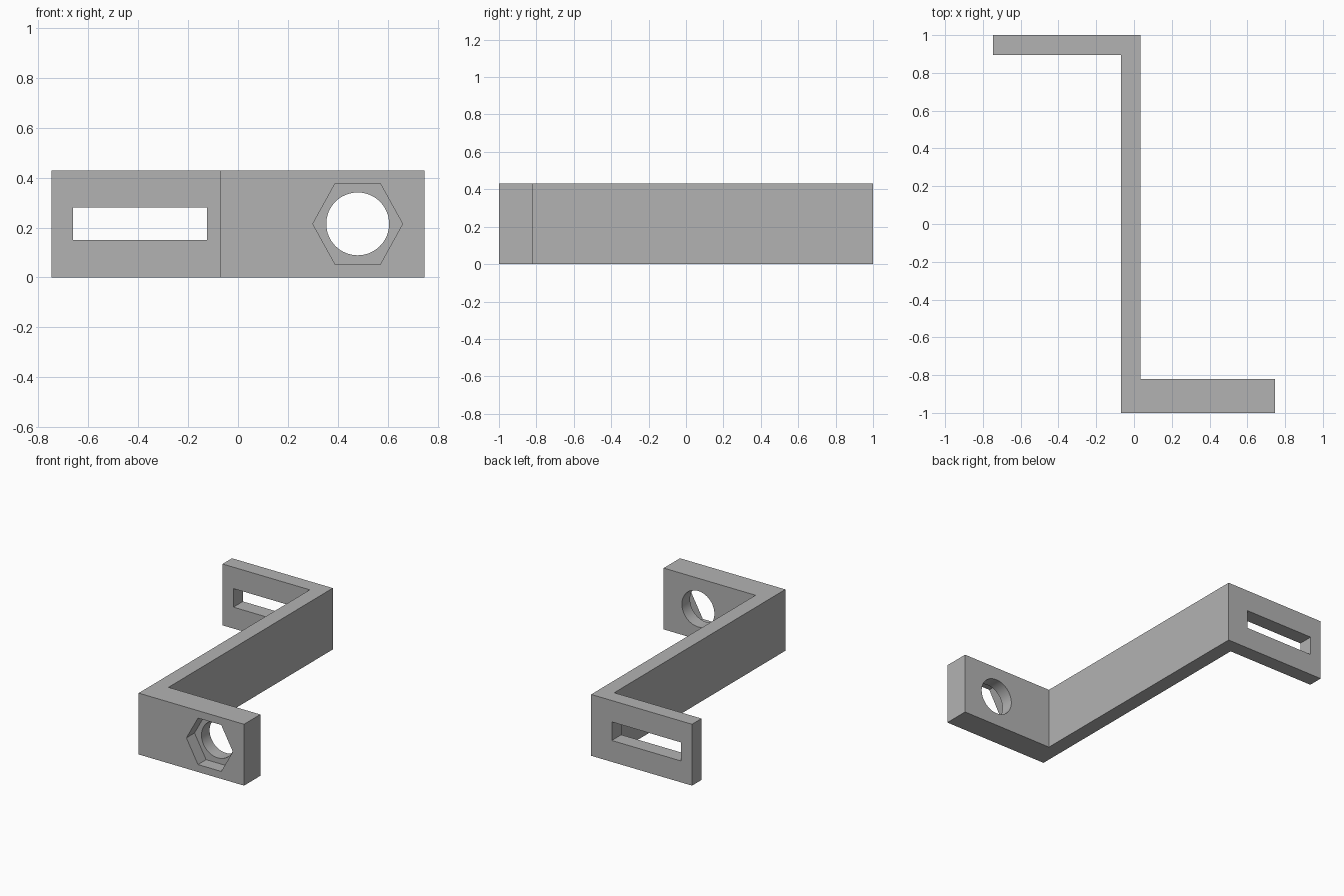
import bpy
import bmesh
from math import cos, sin, tau, radians
from mathutils import Vector

cube = bpy.data.objects.get("Cube")
if cube:
    bpy.data.objects.remove(cube, do_unlink=True)

grey = bpy.data.materials.new("plain grey")
grey.use_nodes = True
grey.diffuse_color = (0.45, 0.45, 0.45, 1)
grey.node_tree.nodes["Principled BSDF"].inputs["Base Color"].default_value = grey.diffuse_color

HEIGHT = 0.43
MID = HEIGHT / 2


def prism(name, outline, direction):
    """Extrude a closed outline along a direction."""
    bm = bmesh.new()
    face = bm.faces.new([bm.verts.new(p) for p in outline])
    top = bmesh.ops.extrude_face_region(bm, geom=[face])["geom"]
    moved = [v for v in top if isinstance(v, bmesh.types.BMVert)]
    bmesh.ops.translate(bm, verts=moved, vec=Vector(direction))
    # Keep the starting cap if the extrusion removed it
    if not any(all((v.co - Vector(p)).length < 1e-6 for v, p in zip(f.verts, outline))
               for f in bm.faces if len(f.verts) == len(outline)):
        bmesh.ops.holes_fill(bm, edges=[e for e in bm.edges if e.is_boundary])
    bmesh.ops.recalc_face_normals(bm, faces=bm.faces)
    mesh = bpy.data.meshes.new(name)
    bm.to_mesh(mesh)
    bm.free()
    mesh.materials.append(grey)
    obj = bpy.data.objects.new(name, mesh)
    bpy.context.collection.objects.link(obj)
    return obj


def ring(x, y, rx, rz, sides):
    return [(x + rx * cos(tau * i / sides), y, MID + rz * sin(tau * i / sides))
            for i in range(sides)]


# Z-shaped bracket: thick front flange, long web, thin back flange
plan = [(-0.07, -1), (0.747, -1), (0.747, -0.82), (0.035, -0.82),
        (0.035, 1), (-0.747, 1), (-0.747, 0.895), (-0.07, 0.895)]
bracket = prism("bracket", [(x, y, 0) for x, y in plan], (0, 0, HEIGHT))

# Bolt hole, hexagonal nut recess and adjustment slot
slot = [(x, 0.8, z) for x, z in
        ((-0.662, 0.15), (-0.125, 0.15), (-0.125, 0.28), (-0.662, 0.28))]
cutters = [
    prism("bolt_hole_cutter", ring(0.48, -1.1, 0.126, 0.126, 64), (0, 0.4, 0)),
    prism("nut_recess_cutter", ring(0.48, -1.1, 0.18, 0.188, 6), (0, 0.19, 0)),
    prism("slot_cutter", slot, (0, 0.3, 0)),
]

bpy.ops.object.select_all(action="DESELECT")
bracket.select_set(True)
bpy.context.view_layer.objects.active = bracket
for cutter in cutters:
    cutter.hide_render = True
    cut = bracket.modifiers.new(cutter.name, "BOOLEAN")
    cut.operation = "DIFFERENCE"
    cut.solver = "EXACT"
    cut.object = cutter
    bpy.ops.object.modifier_apply(modifier=cut.name)
    bpy.data.objects.remove(cutter, do_unlink=True)

# Smooth the round hole, keep every corner sharp
bpy.ops.object.shade_smooth_by_angle(angle=radians(30))
